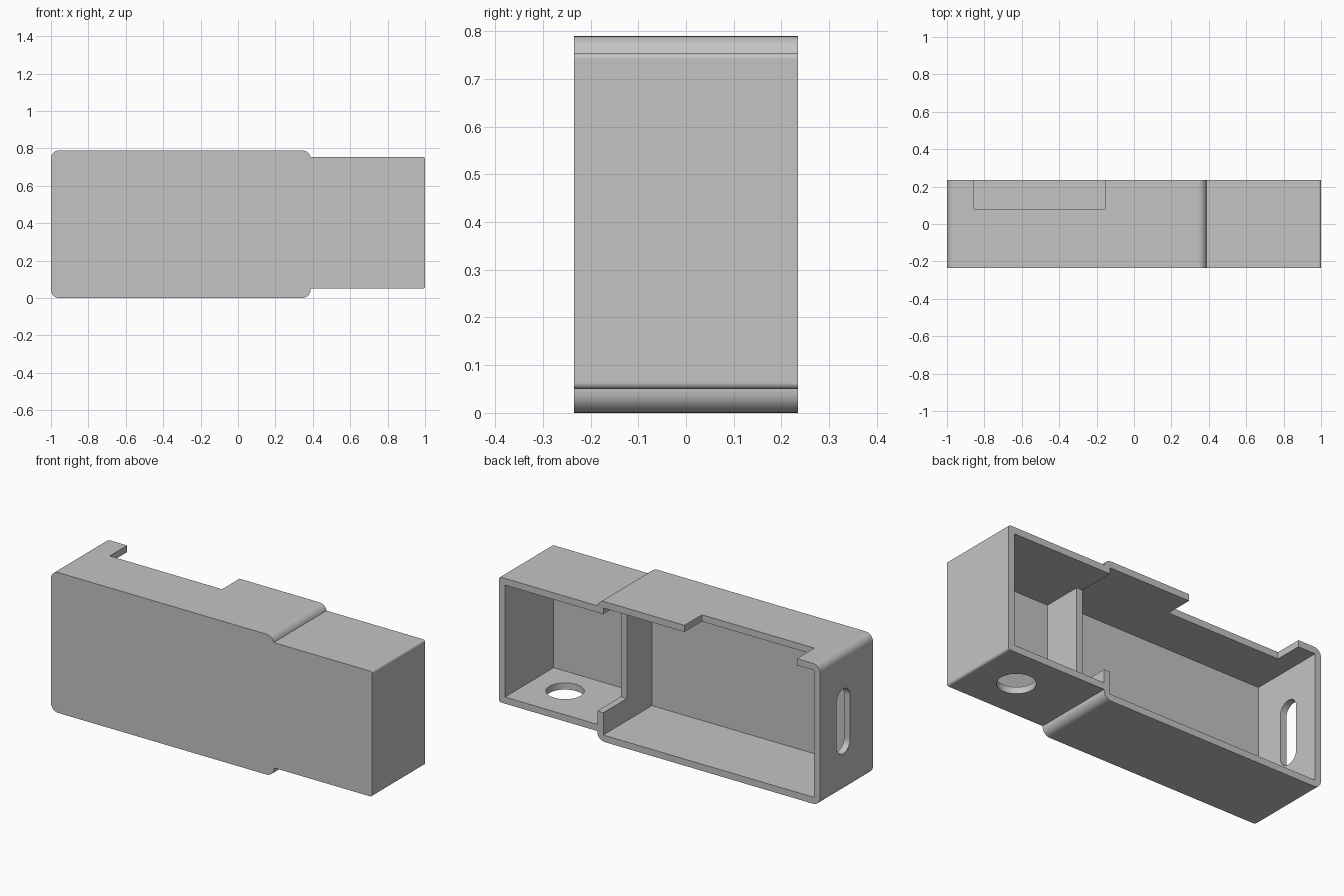
import bpy
import bmesh
from math import pi, cos, sin, radians
from mathutils import Vector

if "Cube" in bpy.data.objects:
    bpy.data.objects.remove(bpy.data.objects["Cube"], do_unlink=True)

grey = bpy.data.materials.new("plain grey")
grey.use_nodes = True
colour = (0.55, 0.55, 0.55, 1)
grey.diffuse_color = colour
grey.node_tree.nodes["Principled BSDF"].inputs["Base Color"].default_value = colour


def prism(name, low, high, axis=1, radius=0.0, steps=8):
    """Box between two corners, with the edges along one axis rounded."""
    u, v = [i for i in range(3) if i != axis]
    if radius == 0:
        steps = 0
    bm = bmesh.new()
    ring = []
    # Walk the four corners counter-clockwise
    for k, (at_u, at_v) in enumerate([(1, 1), (0, 1), (0, 0), (1, 0)]):
        cu = high[u] - radius if at_u else low[u] + radius
        cv = high[v] - radius if at_v else low[v] + radius
        for s in range(steps + 1):
            a = (k + (s / steps if steps else 0)) * pi / 2
            p = [0, 0, 0]
            p[u], p[v], p[axis] = cu + radius * cos(a), cv + radius * sin(a), low[axis]
            ring.append(bm.verts.new(p))
    bmesh.ops.remove_doubles(bm, verts=ring, dist=1e-5)
    face = bm.faces.new([w for w in ring if w.is_valid])
    geom = bmesh.ops.extrude_face_region(bm, geom=[face])["geom"]
    shift = Vector((0, 0, 0))
    shift[axis] = high[axis] - low[axis]
    bmesh.ops.translate(bm, verts=[g for g in geom if isinstance(g, bmesh.types.BMVert)], vec=shift)
    bmesh.ops.recalc_face_normals(bm, faces=bm.faces)
    mesh = bpy.data.meshes.new(name)
    bm.to_mesh(mesh)
    bm.free()
    mesh.materials.append(grey)
    ob = bpy.data.objects.new(name, mesh)
    bpy.context.collection.objects.link(ob)
    return ob


def combine(target, other, operation):
    """Apply a boolean and remove the helper."""
    mod = target.modifiers.new("boolean", "BOOLEAN")
    mod.operation, mod.solver, mod.object = operation, "EXACT", other
    bpy.context.view_layer.objects.active = target
    bpy.ops.object.modifier_apply(modifier=mod.name)
    bpy.data.objects.remove(other, do_unlink=True)


# Main body and the narrower neck
wall = 0.0375
front, back, past = -0.235, 0.235, 0.3
floor_y = front + wall
step = 0.388
shell = prism("casing_shell", (-1, front, 0), (step, back, 0.79), radius=0.045)
neck = prism("neck", (0.2, front, 0.05), (1, back, 0.755), radius=0.013)
combine(shell, neck, "UNION")

# Cavities open to the back, leaving a partition between them
cutters = [
    prism("body_cavity", (-1 + wall, floor_y, wall), (step - wall, past, 0.79 - wall)),
    prism("neck_cavity", (step, floor_y, 0.05 + wall), (1 - wall, past, 0.755 - wall)),
    # Opening in the partition
    prism("partition_window", (0.3, 0.025, 0.163), (0.5, past, 0.755 - wall)),
    # Notch in the top lip
    prism("top_notch", (-0.855, 0.08, 0.7), (-0.155, past, 0.9)),
    # Round hole in the neck floor
    prism("floor_hole", (0.655, -0.098, -0.1), (0.851, 0.098, 0.2), axis=2, radius=0.098, steps=12),
    # Tall slot in the end wall
    prism("end_slot", (-1.1, -0.03, 0.215), (-0.9, 0.09, 0.58), axis=0, radius=0.06),
]
for cutter in cutters:
    combine(shell, cutter, "DIFFERENCE")

# Smooth rounded edges, crisp corners
bpy.ops.object.select_all(action="DESELECT")
shell.select_set(True)
bpy.context.view_layer.objects.active = shell
bpy.ops.object.shade_smooth_by_angle(angle=radians(30))
weighted = shell.modifiers.new("even_shading", "WEIGHTED_NORMAL")
weighted.keep_sharp = True
